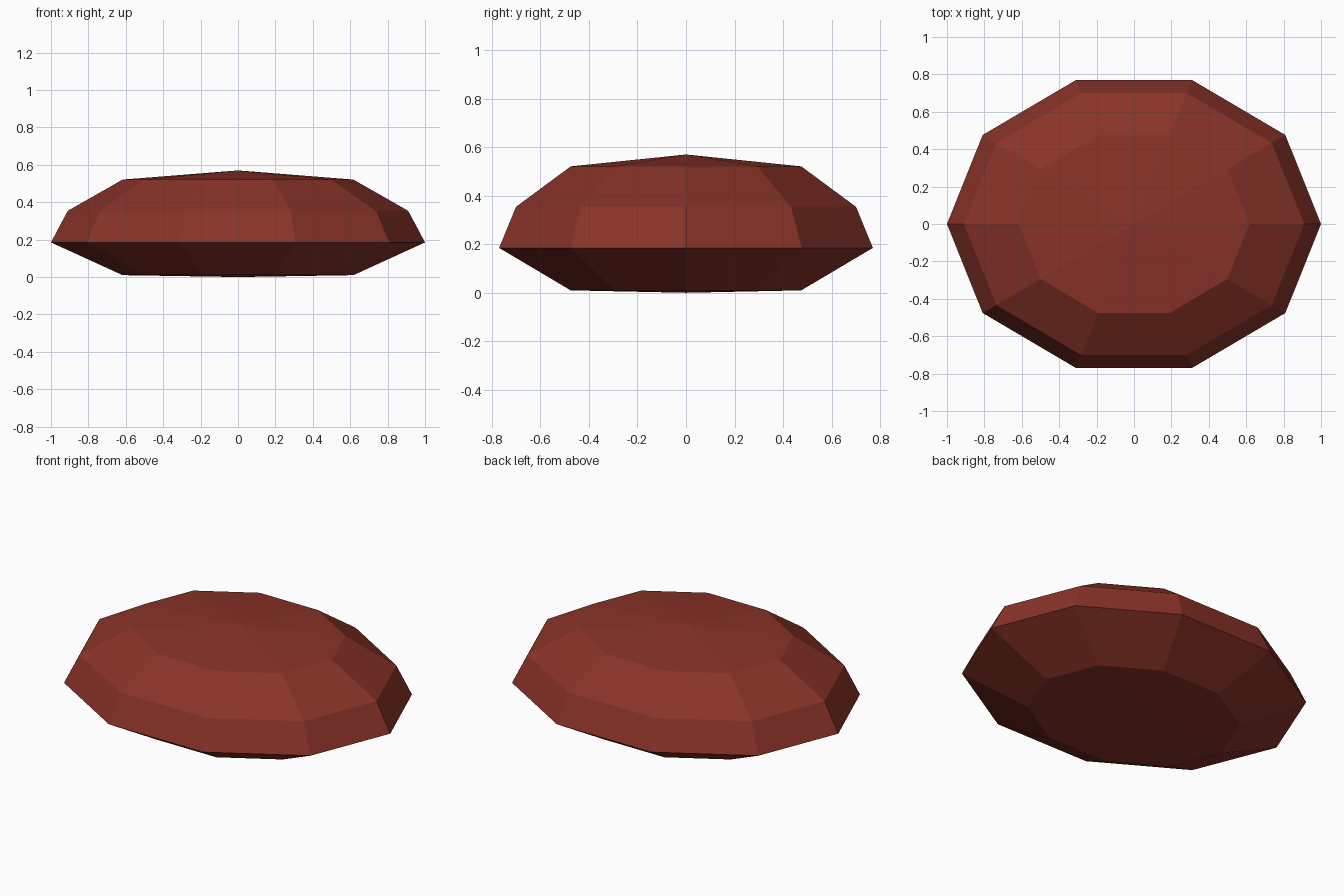
import bpy, bmesh, math

if "Cube" in bpy.data.objects:
    bpy.data.objects.remove(bpy.data.objects["Cube"])

SIDES, DEPTH = 10, 0.81
# (radius, height) rings from the underside to the crown
RINGS = [(0.617, 0.01), (1.0, 0.185), (0.91, 0.354), (0.617, 0.521)]
BOTTOM, TOP = 0.0, 0.57

bm = bmesh.new()
rings = []
for r, z in RINGS:
    rings.append([bm.verts.new((r * math.cos(2 * math.pi * k / SIDES),
                                r * DEPTH * math.sin(2 * math.pi * k / SIDES), z))
                  for k in range(SIDES)])
low, high = bm.verts.new((0, 0, BOTTOM)), bm.verts.new((0, 0, TOP))

for k in range(SIDES):
    n = (k + 1) % SIDES
    # Faceted side bands
    for a, b in zip(rings, rings[1:]):
        bm.faces.new((a[k], a[n], b[n], b[k]))
    # Shallow crown and underside fans
    bm.faces.new((rings[-1][k], rings[-1][n], high))
    bm.faces.new((rings[0][n], rings[0][k], low))
bmesh.ops.recalc_face_normals(bm, faces=bm.faces)

mesh = bpy.data.meshes.new("faceted_stone")
bm.to_mesh(mesh)
bm.free()
stone = bpy.data.objects.new("faceted_stone", mesh)
bpy.context.collection.objects.link(stone)

mat = bpy.data.materials.new("brick red")
mat.diffuse_color = (0.25, 0.033, 0.021, 1)
mat.use_nodes = True
mat.node_tree.nodes["Principled BSDF"].inputs["Base Color"].default_value = mat.diffuse_color
mesh.materials.append(mat)
